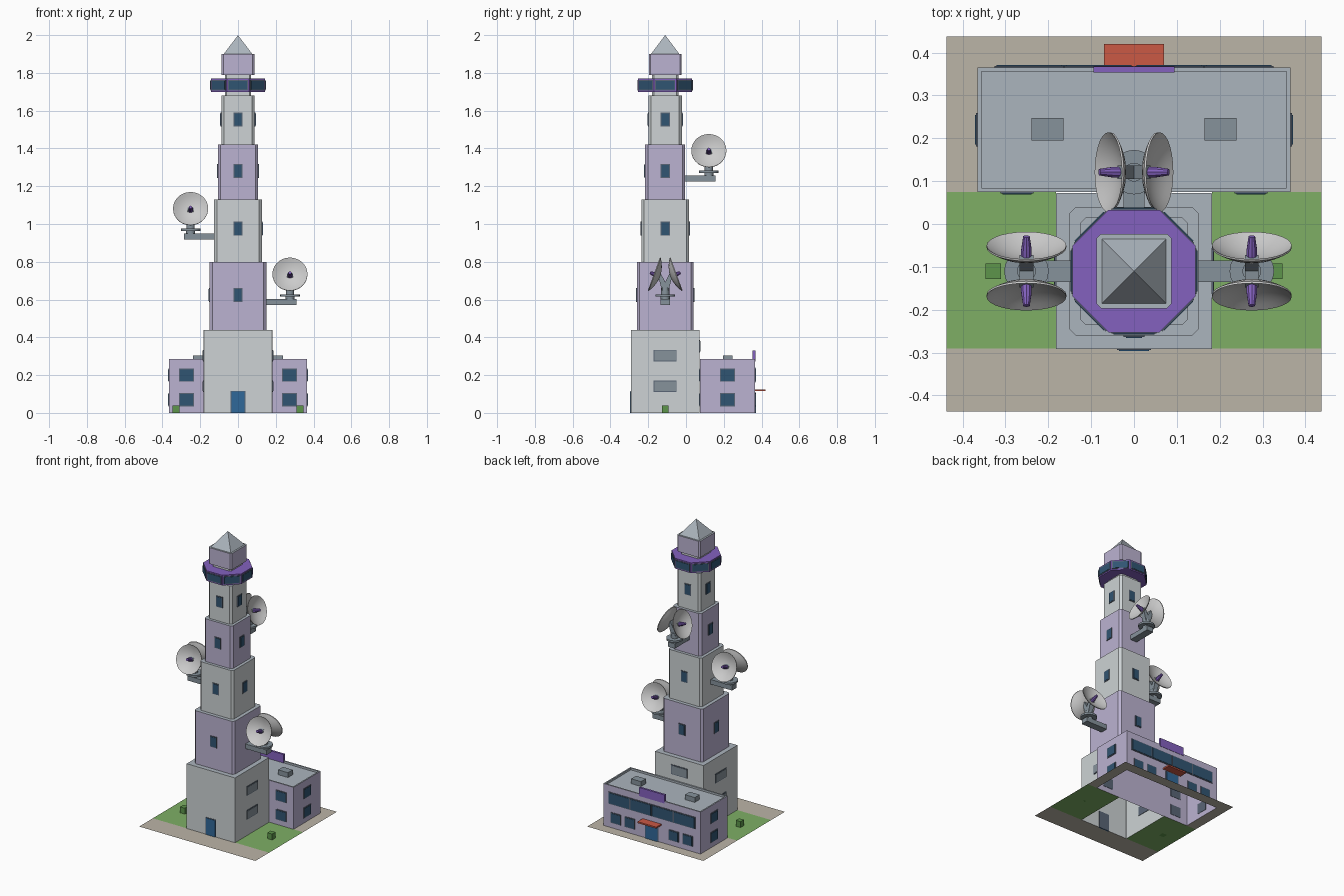
import bpy, bmesh
from math import radians, cos, sin, pi
from mathutils import Matrix, Vector

if "Cube" in bpy.data.objects:
    bpy.data.objects.remove(bpy.data.objects["Cube"])


def material(name, rgb):
    m = bpy.data.materials.new(name)
    m.diffuse_color = (*rgb, 1)
    m.use_nodes = True
    m.node_tree.nodes["Principled BSDF"].inputs["Base Color"].default_value = m.diffuse_color
    return m


LILAC = material("lilac", (0.50, 0.45, 0.64))
PALE = material("pale", (0.61, 0.65, 0.66))
ROOF = material("roof", (0.41, 0.46, 0.51))
STEEL = material("steel", (0.24, 0.29, 0.33))
PURPLE = material("purple", (0.23, 0.12, 0.52))
GLASS = material("glass", (0.03, 0.09, 0.17))
FRAME = material("frame", (0.10, 0.13, 0.18))
DOOR = material("door", (0.03, 0.14, 0.32))
RED = material("red", (0.60, 0.10, 0.06))
GRASS = material("grass", (0.21, 0.43, 0.13))
HEDGE = material("hedge", (0.11, 0.30, 0.07))
PAVING = material("paving", (0.50, 0.46, 0.39))
DISH = material("dish", (0.55, 0.54, 0.53))
TY = -0.11                                   # tower axis
AXIS = Matrix.Translation((0, TY, 0))


def turn(deg):
    return Matrix.Rotation(radians(deg), 4, 'Z')


def finish(name, bm, mats, smooth=False, fix=True):
    if fix:
        bmesh.ops.recalc_face_normals(bm, faces=bm.faces)
    me = bpy.data.meshes.new(name)
    bm.to_mesh(me)
    bm.free()
    for m in mats:
        me.materials.append(m)
    ob = bpy.data.objects.new(name, me)
    bpy.context.collection.objects.link(ob)
    if smooth:
        bpy.ops.object.select_all(action='DESELECT')
        ob.select_set(True)
        bpy.context.view_layer.objects.active = ob
        bpy.ops.object.shade_smooth_by_angle(angle=radians(35))
    return ob


def add_box(bm, x0, x1, y0, y1, z0, z1, M=Matrix(), mat=0):
    T = Matrix.Translation(((x0 + x1) / 2, (y0 + y1) / 2, (z0 + z1) / 2))
    S = Matrix.Diagonal((x1 - x0, y1 - y0, z1 - z0, 1))
    vs = bmesh.ops.create_cube(bm, size=1, matrix=M @ T @ S)['verts']
    for f in {f for v in vs for f in v.link_faces}:
        f.material_index = mat


def box(name, dims, mat, M=Matrix()):
    bm = bmesh.new()
    add_box(bm, *dims, M)
    return finish(name, bm, [mat])


def prism(name, pts, z0, z1, mat, top, open_bottom=False, parapet=None):
    bm = bmesh.new()
    f = bm.faces.new([bm.verts.new((x, y, z0)) for x, y in pts])
    up = bmesh.ops.extrude_face_region(bm, geom=[f])['geom']
    bmesh.ops.translate(bm, vec=(0, 0, z1 - z0), verts=[v for v in up if isinstance(v, bmesh.types.BMVert)])
    cap = [g for g in up if isinstance(g, bmesh.types.BMFace)][0]
    cap.material_index = 1
    bmesh.ops.recalc_face_normals(bm, faces=bm.faces)
    if parapet:
        bmesh.ops.inset_region(bm, faces=[cap], thickness=parapet)
        up = bmesh.ops.extrude_face_region(bm, geom=[cap])['geom']
        bmesh.ops.translate(bm, vec=(0, 0, -parapet), verts=[v for v in up if isinstance(v, bmesh.types.BMVert)])
        bmesh.ops.delete(bm, geom=[cap], context='FACES_ONLY')
    if open_bottom:
        low = [f for f in bm.faces if all(abs(v.co.z - z0) < 1e-5 for v in f.verts)]
        bmesh.ops.delete(bm, geom=low, context='FACES_ONLY')
    return finish(name, bm, [mat, top], fix=False)


def square(h, c):
    corners = [(h, h - c), (h - c, h), (c - h, h), (-h, h - c), (-h, c - h), (c - h, -h), (h - c, -h), (h, c - h)]
    return [(x, y + TY) for x, y in corners]


def panels(name, items, mat=GLASS):
    # each item: matrix, wall distance, centre u, width, z0, z1
    bm = bmesh.new()
    for M, d, u, w, z0, z1 in items:
        add_box(bm, u - w / 2 - .005, u + w / 2 + .005, -d - .004, -d + .002, max(0, z0 - .005), z1 + .005, M, 1)
        add_box(bm, u - w / 2, u + w / 2, -d - .006, -d, z0, z1, M)
    return finish(name, bm, [mat, FRAME])


def lathe(bm, profile, n, M, mat=0):
    rings = []
    for r, z in profile:
        if r < 1e-6:
            rings.append([bm.verts.new(M @ Vector((0, 0, z)))])
        else:
            rings.append([bm.verts.new(M @ Vector((r * cos(2 * pi * i / n), r * sin(2 * pi * i / n), z))) for i in range(n)])
    for a, b in zip(rings, rings[1:]):
        for i in range(n):
            j = (i + 1) % n
            q = [a[i % len(a)], a[j % len(a)], b[j % len(b)], b[i % len(b)]]
            bm.faces.new(list(dict.fromkeys(q))).material_index = mat


# Ground sheets, open under the buildings
def sheet(name, rects, mat):
    bm = bmesh.new()
    for x0, x1, y0, y1 in rects:
        bm.faces.new([bm.verts.new((x, y, 0)) for x, y in ((x0, y0), (x1, y0), (x1, y1), (x0, y1))])
    finish(name, bm, [mat], fix=False)


G = 0.437
sheet("paving", [(-G, G, -G, -.29), (-G, G, .365, G), (-G, -.365, .075, .365), (.365, G, .075, .365)], PAVING)
sheet("lawn", [(-G, -.182, -.29, .075), (.182, G, -.29, .075)], GRASS)
for s, n in ((-1, "left"), (1, "right")):
    box(n + "_shrub", (s * .328 - .018, s * .328 + .018, TY - .018, TY + .018, 0, .04), HEDGE)

# Rear building
hall = [(-.365, .075), (.365, .075), (.365, .365), (-.365, .365)]
prism("hall", hall, 0, .285, LILAC, ROOF, True, .013)
for s, n in ((-1, "left"), (1, "right")):
    box(n + "_roof_unit", (s * .202 - .037, s * .202 + .037, .195, .247, .27, .305), STEEL)
box("roof_sign", (-.095, .095, .353, .367, .272, .33), PURPLE)
box("awning", (-.07, .07, .363, .42, .115, .125), RED)
wins = []
hall_mid = Matrix.Translation((0, .22, 0))
for z0, z1 in ((.04, .10), (.17, .23)):
    wins += [(hall_mid, .145, s * .273, .068, z0, z1) for s in (-1, 1)]
    wins += [(hall_mid @ turn(a), .365, 0, .068, z0, z1) for a in (90, -90)]
back = hall_mid @ turn(180)
wins += [(back, .145, u, .152, .165, .235) for u in (-.245, -.082, .082, .245)]
wins += [(back, .145, u, .065, .04, .10) for u in (-.27, -.165, .165, .27)]
panels("hall_windows", wins)
panels("hall_door", [(back, .145, 0, .09, 0, .105)], DOOR)

# Tower base with door and vents
prism("tower_base", square(.182, .001), 0, .44, PALE, ROOF, True)
panels("tower_door", [(AXIS, .18, 0, .07, 0, .112)], DOOR)
vents = [(AXIS @ turn(a), .181, 0, .112, z, z + .052) for a in (90, -90) for z in (.115, .277)]
vents.append((AXIS @ turn(180), .181, 0, .112, .325, .38))
panels("base_vents", vents, STEEL)

# Stepped tower sections; the side carrying a dish has no window
tiers = [(.150, .44, .80, LILAC, .625, 90, .603), (.126, .80, 1.13, PALE, .975, -90, .95),
         (.106, 1.13, 1.42, LILAC, 1.28, 180, 1.257), (.088, 1.42, 1.68, PALE, 1.553, None, 0)]
wins = []
for i, (h, z0, z1, m, wz, side, _) in enumerate(tiers):
    prism("tower_section_%d" % (i + 1), square(h, .014), z0, z1, m, ROOF)
    wins += [(AXIS @ turn(a), h, 0, .038, wz - .032, wz + .032) for a in (0, 90, 180, -90) if a != side]
panels("tower_windows", wins)

# Lookout ring, cap and pointed roof
prism("neck", square(.07, .01), 1.68, 1.79, PALE, ROOF)
R = .143 / cos(pi / 8)
octagon = [(R * cos(pi / 8 + i * pi / 4), TY + R * sin(pi / 8 + i * pi / 4)) for i in range(8)]
prism("lookout_ring", octagon, 1.70, 1.77, PURPLE, PURPLE)
panels("lookout_windows", [(AXIS @ turn(45 * i), .142, 0, .096, 1.713, 1.757) for i in range(8)])
prism("cap", square(.087, .01), 1.79, 1.90, LILAC, ROOF)
bm = bmesh.new()
lathe(bm, [(0, 1.899), (.076 * 2 ** .5, 1.899), (0, 2.0)], 4, AXIS @ turn(45))
finish("pointed_roof", bm, [ROOF])

# Twin dishes on side arms
bowl = [(.093 * t / 6, .03 * (t / 6) ** 2 - .03) for t in range(7)]
shell = bowl + [(r, z - .005) for r, z in reversed(bowl)]
for i, (h, _, _, _, _, side, z) in enumerate(tiers[:3]):
    n = "dish_%d_" % (i + 1)
    M = AXIS @ turn(side)
    box(n + "arm", (-.025, .025, -h - .16, -h + .01, z - .032, z), STEEL, M)
    P = M @ Matrix.Translation((0, -h - .125, z))
    bm = bmesh.new()
    lathe(bm, [(0, 0), (.024, 0), (.024, .012), (.052, .012), (.052, .025), (.022, .025), (.022, .06), (0, .06)], 20, P)
    finish(n + "turntable", bm, [STEEL], True)
    # forked yoke reaching the back of both dishes
    bm = bmesh.new()
    yoke = [(-.018, .045), (.018, .045), (.038, .125), (.026, .14), (0, .09), (-.026, .14), (-.038, .125)]
    f = bm.faces.new([bm.verts.new(P @ Vector((x, -.016, zz))) for x, zz in yoke])
    up = bmesh.ops.extrude_face_region(bm, geom=[f])['geom']
    off = P.to_3x3() @ Vector((0, .032, 0))
    bmesh.ops.translate(bm, vec=off, verts=[v for v in up if isinstance(v, bmesh.types.BMVert)])
    finish(n + "yoke", bm, [STEEL])
    for s, t in ((-1, "a"), (1, "b")):
        D = P @ Matrix.Translation((s * .06, 0, .132)) @ Matrix.Rotation(s * radians(70), 4, 'Y')
        bm = bmesh.new()
        lathe(bm, shell, 28, D)
        finish(n + "bowl_" + t, bm, [DISH], True)
        bm = bmesh.new()
        lathe(bm, [(0, -.03), (.013, -.03), (.013, -.012), (.008, .022), (0, .022)], 10, D)
        finish(n + "feed_" + t, bm, [PURPLE], True)
